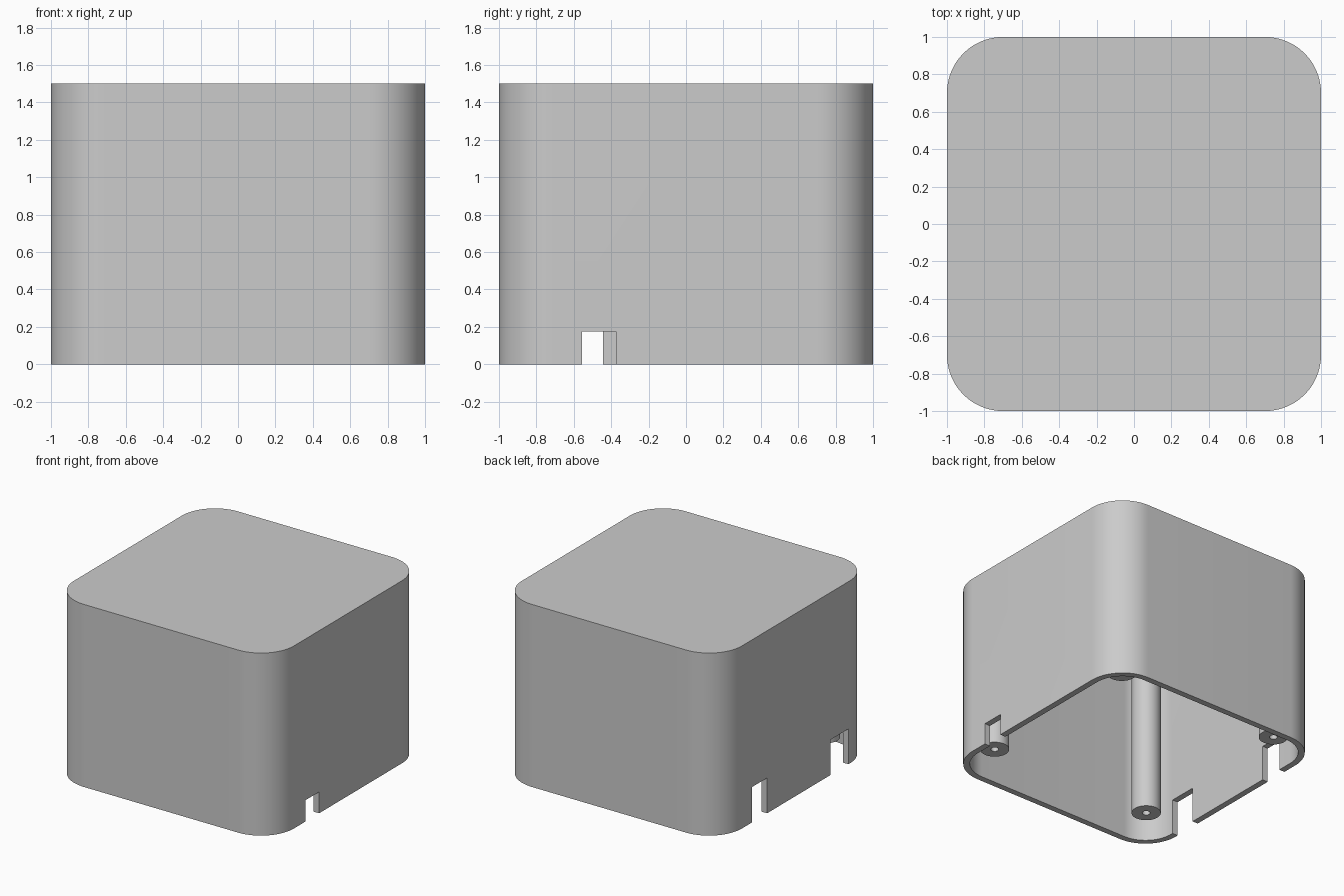
import bpy
import bmesh
from math import cos, sin, pi, tau

cube = bpy.data.objects.get("Cube")
if cube:
    bpy.data.objects.remove(cube, do_unlink=True)

HEIGHT, RADIUS, WALL = 1.5, 0.3, 0.05

grey = bpy.data.materials.new("light_grey_plastic")
grey.use_nodes = True
colour = (0.6, 0.6, 0.6, 1)
grey.diffuse_color = colour
grey.node_tree.nodes["Principled BSDF"].inputs["Base Color"].default_value = colour


def make_object(name, bm):
    bmesh.ops.recalc_face_normals(bm, faces=bm.faces)
    mesh = bpy.data.meshes.new(name)
    bm.to_mesh(mesh)
    bm.free()
    mesh.materials.append(grey)
    obj = bpy.data.objects.new(name, mesh)
    bpy.context.collection.objects.link(obj)
    return obj


def rounded_block(name, half, radius, z0, z1, steps=20):
    """Rounded square extruded from z0 to z1."""
    bm = bmesh.new()
    ring = []
    inset = half - radius
    for sx, sy, start in ((1, 1, 0), (-1, 1, 1), (-1, -1, 2), (1, -1, 3)):
        for i in range(steps + 1):
            a = (start + i / steps) * pi / 2
            ring.append(bm.verts.new((sx * inset + radius * cos(a),
                                      sy * inset + radius * sin(a), z0)))
    base = bm.faces.new(ring)
    top = bmesh.ops.extrude_face_region(bm, geom=[base], use_keep_orig=True)
    for v in top["geom"]:
        if isinstance(v, bmesh.types.BMVert):
            v.co.z = z1
    return make_object(name, bm)


def box(name, x, y0, y1, z1):
    """Box through a side wall, open below the rim."""
    bm = bmesh.new()
    bmesh.ops.create_cube(bm, size=1)
    for v in bm.verts:
        v.co.x = x + v.co.x * 0.2
        v.co.y = y0 if v.co.y < 0 else y1
        v.co.z = -0.1 if v.co.z < 0 else z1
    return make_object(name, bm)


def cut(target, cutter):
    mod = target.modifiers.new("cut", "BOOLEAN")
    mod.operation = "DIFFERENCE"
    mod.solver = "EXACT"
    mod.object = cutter
    graph = bpy.context.evaluated_depsgraph_get()
    graph.update()
    mesh = bpy.data.meshes.new_from_object(target.evaluated_get(graph))
    target.modifiers.clear()
    target.data = mesh
    bpy.data.objects.remove(cutter, do_unlink=True)


def smooth(obj):
    bpy.ops.object.select_all(action="DESELECT")
    obj.select_set(True)
    bpy.context.view_layer.objects.active = obj
    bpy.ops.object.shade_smooth_by_angle(angle=pi / 6)


# Hollow cover, open at the bottom
cover = rounded_block("cover", 1, RADIUS, 0, HEIGHT)
cut(cover, rounded_block("cavity", 1 - WALL, RADIUS - WALL, -0.1, HEIGHT - WALL))

# Cable notches in the side walls
for x, y0, y1, top in ((1, -0.555, -0.375, 0.175),
                       (-1, 0.375, 0.57, 0.29),
                       (-1, -0.68, -0.445, 0.29)):
    cut(cover, box("notch", x, y0, y1, top))
smooth(cover)


# Screw posts hanging from the roof, each with a blind hole
def screw_post(name, x, y):
    bm = bmesh.new()
    profile = ((0, 0.6), (0.03, 0.6), (0.03, 0.13), (0.11, 0.13),
               (0.11, HEIGHT - 0.03), (0, HEIGHT - 0.03))
    verts = [bm.verts.new((r, 0, z)) for r, z in profile]
    edges = [bm.edges.new(pair) for pair in zip(verts, verts[1:])]
    bmesh.ops.spin(bm, geom=verts + edges, cent=(0, 0, 0), axis=(0, 0, 1),
                   angle=tau, steps=40)
    bmesh.ops.remove_doubles(bm, verts=bm.verts, dist=0.0001)
    post = make_object(name, bm)
    post.location = (x, y, 0)
    smooth(post)


for depth, y in (("front", -0.745), ("back", 0.745)):
    for side, x in (("left", 0.745), ("right", -0.745)):
        screw_post(f"{depth}_{side}_screw_post", x, y)
